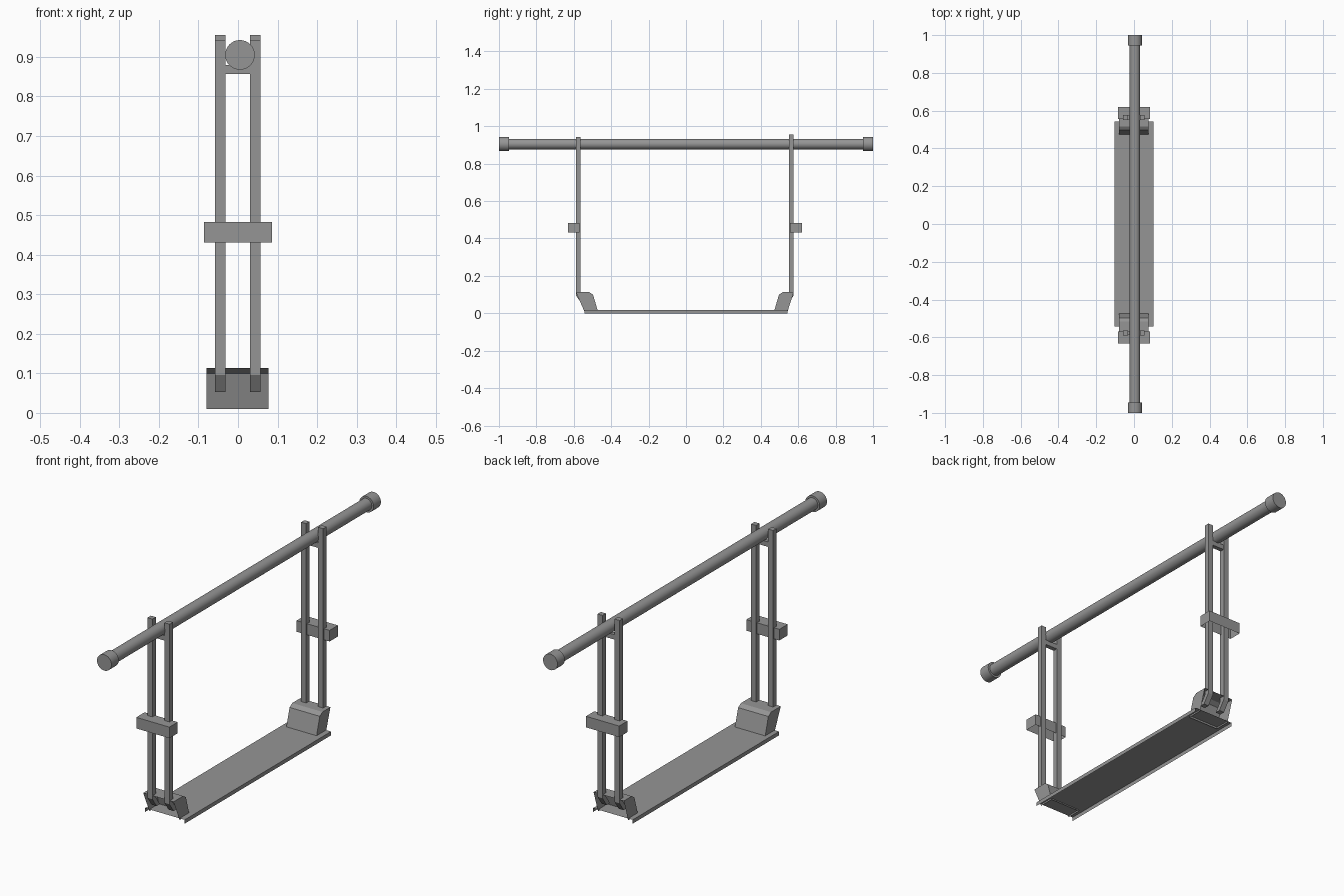
import bpy, bmesh, math

if "Cube" in bpy.data.objects:
    bpy.data.objects.remove(bpy.data.objects["Cube"])

# Dark grey used on every part
grey = bpy.data.materials.new("dark_grey")
grey.diffuse_color = (0.3, 0.3, 0.3, 1.0)
grey.use_nodes = True
grey.node_tree.nodes["Principled BSDF"].inputs["Base Color"].default_value = grey.diffuse_color


def mesh_object(name, verts, faces):
    mesh = bpy.data.meshes.new(name)
    mesh.from_pydata(verts, [], faces)
    mesh.materials.append(grey)
    bm = bmesh.new()
    bm.from_mesh(mesh)
    bmesh.ops.recalc_face_normals(bm, faces=bm.faces)
    bm.to_mesh(mesh)
    bm.free()
    obj = bpy.data.objects.new(name, mesh)
    bpy.context.collection.objects.link(obj)
    return obj


def prism(name, profile, x0, x1, skip=()):
    """Sweep a (y, z) profile along x; skip lists the profile edges left open."""
    n = len(profile)
    verts = [(x, y, z) for x in (x0, x1) for y, z in profile]
    faces = [(i, (i + 1) % n, n + (i + 1) % n, n + i) for i in range(n) if i not in skip]
    faces += [tuple(reversed(range(n))), tuple(range(n, 2 * n))]
    return mesh_object(name, verts, faces)


def rod(name, radius, y0, y1):
    bpy.ops.mesh.primitive_cylinder_add(
        vertices=32, radius=radius, depth=y1 - y0,
        location=(0.005, (y0 + y1) / 2, 0.905), rotation=(math.pi / 2, 0, 0))
    obj = bpy.context.object
    obj.name = name
    obj.data.materials.append(grey)
    bpy.ops.object.shade_smooth_by_angle()


# Long top rail with thicker end caps
rod("top_rail", 0.028, -0.99, 0.99)
rod("rail_cap_front", 0.0375, -1.0, -0.946)
rod("rail_cap_back", 0.0375, 0.946, 1.0)

# Base tray: thin sheet with folded sides, open ends and underside
section = [(-0.103, 0.0), (-0.103, 0.018), (0.103, 0.018), (0.103, 0.0)]
tray_verts = [(x, y, z) for y in (-0.543, 0.543) for x, z in section]
mesh_object("base_tray", tray_verts, [(i, i + 1, i + 5, i + 4) for i in range(3)])

# Each end: side sign, post inner y, post top z
for end, s, inner, top in (("front", -1, 0.564, 0.942), ("back", 1, 0.551, 0.955)):
    outer = inner + 0.025

    def side(points):
        return [(s * y, z) for y, z in points]

    # Two upright posts with feet bent inward
    post = side([(inner, 0.096), (inner, top), (outer, top), (outer, 0.096),
                 (outer - 0.03, 0.053), (inner - 0.03, 0.053)])
    for label, x in (("left", -0.045), ("right", 0.0435)):
        prism(f"{end}_{label}_post", post, x - 0.013, x + 0.013)

    # Cradle bar under the rail
    prism(f"{end}_cradle_bar", side([(inner + 0.002, 0.857), (inner + 0.002, 0.88),
                                     (outer - 0.002, 0.88), (outer - 0.002, 0.857)]),
          -0.034, 0.032)

    # Handle block: hollow shell, open below
    prism(f"{end}_handle", side([(inner + 0.006, 0.431), (inner + 0.006, 0.483),
                                 (inner + 0.068, 0.483), (inner + 0.068, 0.431)]),
          -0.086, 0.086, skip=(3,))

    # Sloped socket hood: open on the outer side and below
    prism(f"{end}_socket", side([(0.471, 0.01), (0.497, 0.1), (0.517, 0.113),
                                 (outer, 0.113), (0.543, 0.01)]),
          -0.08, 0.077, skip=(3, 4))
